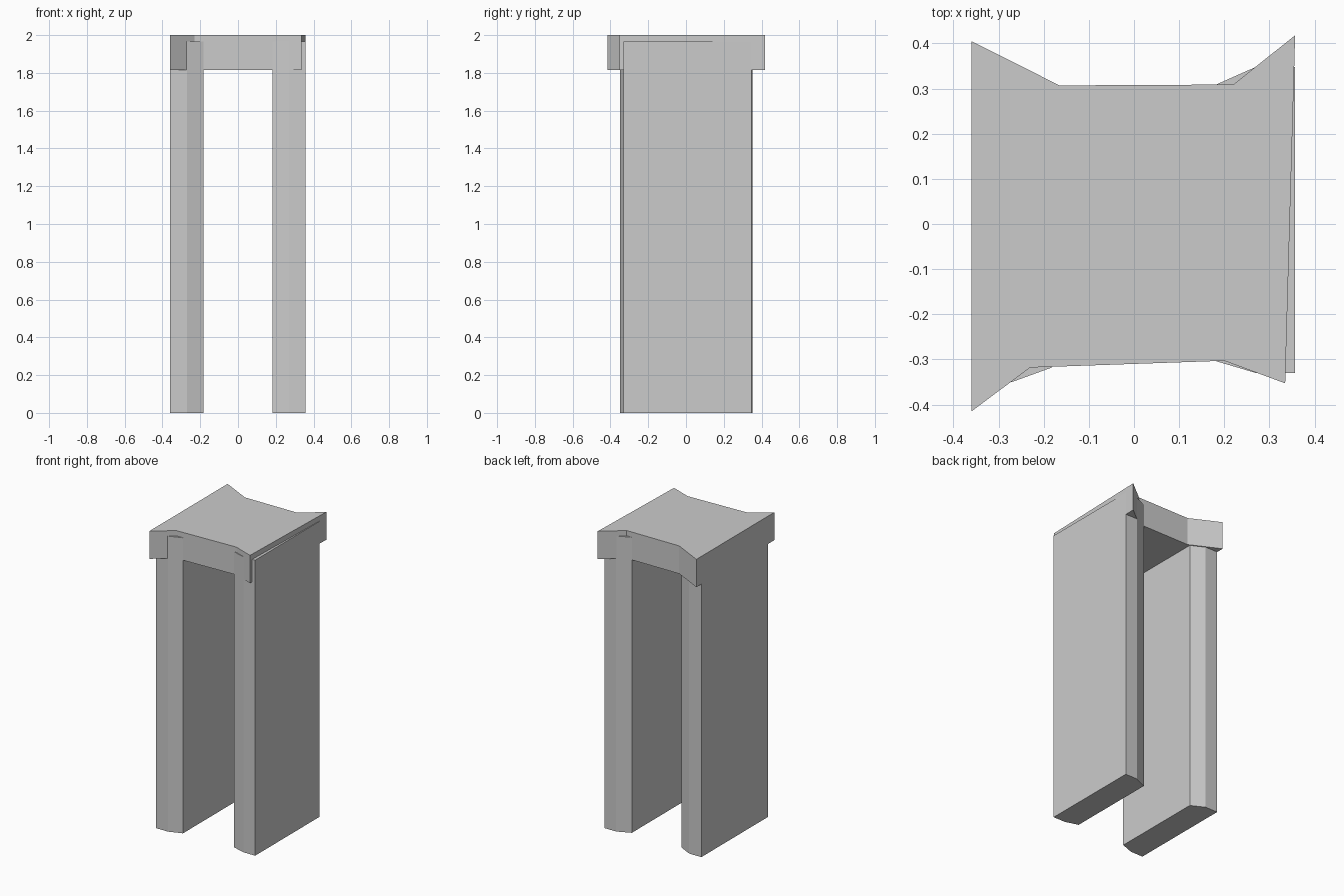
import bpy, bmesh

if "Cube" in bpy.data.objects:
    bpy.data.objects.remove(bpy.data.objects["Cube"])


def prism(name, outline, z0, z1):
    """Extrude a counter-clockwise XY outline from z0 up to z1."""
    bm = bmesh.new()
    face = bm.faces.new([bm.verts.new((x, y, z0)) for x, y in outline])
    top = bmesh.ops.extrude_face_region(bm, geom=[face])["geom"]
    verts = [g for g in top if isinstance(g, bmesh.types.BMVert)]
    bmesh.ops.translate(bm, verts=verts, vec=(0, 0, z1 - z0))
    bmesh.ops.recalc_face_normals(bm, faces=bm.faces)
    mesh = bpy.data.meshes.new(name)
    bm.to_mesh(mesh)
    bm.free()
    obj = bpy.data.objects.new(name, mesh)
    bpy.context.collection.objects.link(obj)
    return obj


# Upright slabs with bevelled inner corners, let into the cap
prism("left_pillar", [(-0.36, -0.35), (-0.27, -0.35), (-0.182, -0.318),
                      (-0.182, 0.308), (-0.27, 0.353), (-0.36, 0.353)], 0, 1.965)
prism("right_pillar", [(0.182, -0.304), (0.27, -0.33), (0.357, -0.33),
                       (0.357, 0.348), (0.27, 0.348), (0.182, 0.309)], 0, 1.965)

# Irregular capstone with flared corners
prism("cap_slab", [(-0.36, -0.415), (-0.23, -0.318), (0.2, -0.303), (0.335, -0.353),
                   (0.357, 0.418), (0.22, 0.309), (-0.165, 0.307), (-0.36, 0.405)],
      1.815, 2.0)
